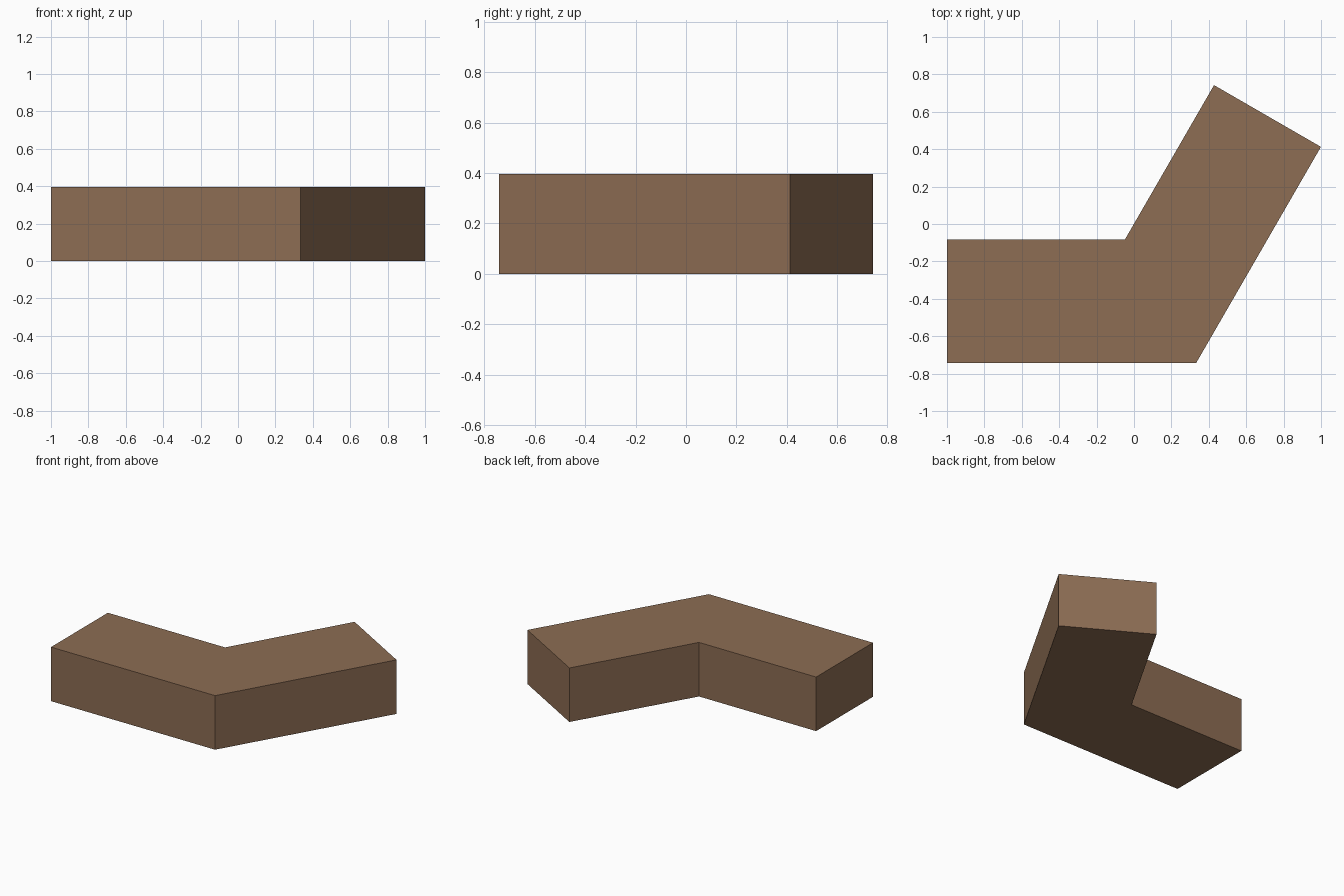
import bpy, bmesh, math
from mathutils import Vector

if "Cube" in bpy.data.objects:
    bpy.data.objects.remove(bpy.data.objects["Cube"])

HEIGHT, WIDTH, LENGTH, BEND = 0.397, 0.66, 1.333, math.radians(60)

# Plan outline: two equal arms mitred at a 60 degree bend
along = Vector((math.cos(BEND), math.sin(BEND)))
across = Vector((-along.y, along.x)) * WIDTH
start = Vector((-1, -0.742))
corner = start + Vector((LENGTH, 0))
end = corner + along * LENGTH
inner = corner + Vector((-WIDTH * math.tan(BEND / 2), WIDTH))
outline = [start, corner, end, end + across, inner, start + Vector((0, WIDTH))]

# Extrude the outline upward into a solid block
bm = bmesh.new()
base = bm.faces.new([bm.verts.new((p.x, p.y, 0)) for p in outline])
top = bmesh.ops.extrude_face_region(bm, geom=[base], use_keep_orig=True)["geom"]
bmesh.ops.translate(bm, vec=(0, 0, HEIGHT),
                    verts=[v for v in top if isinstance(v, bmesh.types.BMVert)])
bmesh.ops.recalc_face_normals(bm, faces=bm.faces)
mesh = bpy.data.meshes.new("angled_block")
bm.to_mesh(mesh)
bm.free()

# Single brown colour
brown = bpy.data.materials.new("brown")
brown.diffuse_color = (0.266, 0.153, 0.087, 1)
brown.use_nodes = True
brown.node_tree.nodes["Principled BSDF"].inputs["Base Color"].default_value = brown.diffuse_color
mesh.materials.append(brown)
bpy.context.collection.objects.link(bpy.data.objects.new("angled_block", mesh))
